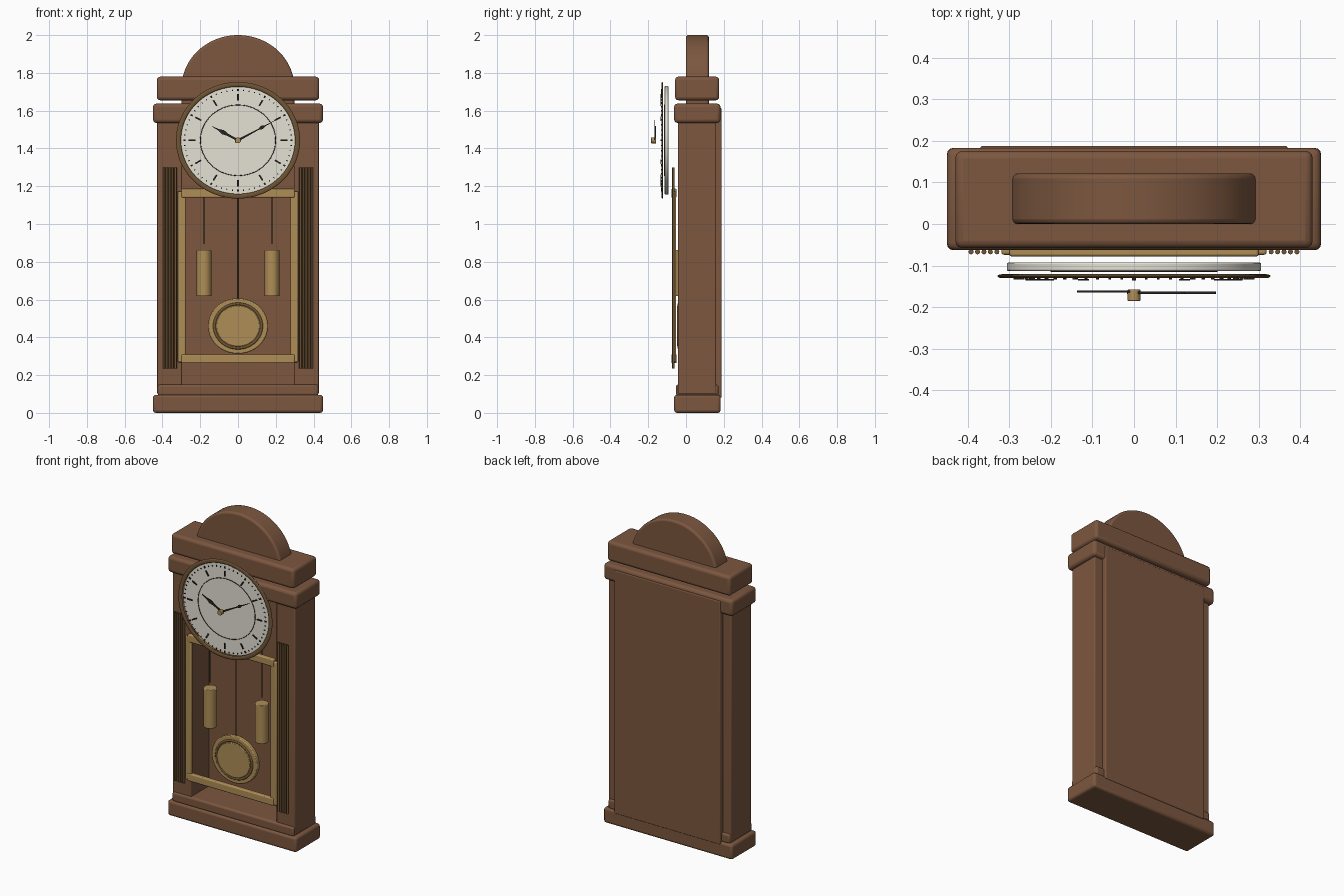
import bpy, bmesh, math
from mathutils import Matrix, Vector

if "Cube" in bpy.data.objects:
    bpy.data.objects.remove(bpy.data.objects["Cube"])


def material(name, rgb):
    m = bpy.data.materials.new(name)
    m.diffuse_color = (*rgb, 1)
    m.use_nodes = True
    m.node_tree.nodes["Principled BSDF"].inputs["Base Color"].default_value = m.diffuse_color
    return m


WOOD = material("wood", (0.20, 0.095, 0.05))
BRASS = material("brass", (0.43, 0.27, 0.095))
DARK_BRASS = material("dark_brass", (0.16, 0.09, 0.035))
CREAM = material("cream", (0.78, 0.75, 0.66))
BLACK = material("black", (0.02, 0.018, 0.016))

DIAL_Z = 1.443
STRETCH = 1.065   # round parts are slightly wider than tall


def finish(bm, name, mat, bevel=0, segs=3):
    bmesh.ops.recalc_face_normals(bm, faces=bm.faces[:])
    me = bpy.data.meshes.new(name)
    bm.to_mesh(me)
    bm.free()
    me.materials.append(mat)
    ob = bpy.data.objects.new(name, me)
    bpy.context.collection.objects.link(ob)
    if bevel:
        b = ob.modifiers.new("bevel", 'BEVEL')
        b.width, b.segments = bevel, segs
        b.limit_method, b.angle_limit = 'ANGLE', math.radians(40)
    bpy.ops.object.select_all(action='DESELECT')
    ob.select_set(True)
    bpy.context.view_layer.objects.active = ob
    bpy.ops.object.shade_smooth_by_angle(angle=math.radians(35))
    return ob


def box(name, x, y, z, mat=WOOD, bevel=0.012):
    bm = bmesh.new()
    size = Vector((x[1] - x[0], y[1] - y[0], z[1] - z[0]))
    mid = Vector((x[0] + x[1], y[0] + y[1], z[0] + z[1])) / 2
    bmesh.ops.create_cube(bm, size=1, matrix=Matrix.Translation(mid) @ Matrix.Diagonal((*size, 1)))
    return finish(bm, name, mat, bevel)


def rod(name, x, y, z, r, mat, segs=16, bevel=0):
    bm = bmesh.new()
    bmesh.ops.create_cone(bm, cap_ends=True, segments=segs, radius1=r, radius2=r, depth=z[1] - z[0],
                          matrix=Matrix.Translation((x, y, (z[0] + z[1]) / 2)))
    return finish(bm, name, mat, bevel)


def disc(name, z, y, r, mat, stretch=STRETCH, bevel=0.003, segs=96):
    bm = bmesh.new()
    m = (Matrix.Translation((0, (y[0] + y[1]) / 2, z)) @ Matrix.Diagonal((stretch, 1, 1, 1))
         @ Matrix.Rotation(math.pi / 2, 4, 'X'))
    bmesh.ops.create_cone(bm, cap_ends=True, segments=segs, radius1=r, radius2=r, depth=y[1] - y[0], matrix=m)
    return finish(bm, name, mat, bevel, 2)


def ring(name, z, y, r, width, depth, mat):
    # elliptical ring facing the front: radial half width and half depth in y
    bm = bmesh.new()
    n, k = 96, 12
    rows = []
    for i in range(n):
        a = math.tau * i / n
        row = []
        for j in range(k):
            b = math.tau * j / k
            rr = r + width * math.cos(b)
            row.append(bm.verts.new((rr * STRETCH * math.cos(a), y + depth * math.sin(b), z + rr * math.sin(a))))
        rows.append(row)
    for i in range(n):
        p, q = rows[i], rows[(i + 1) % n]
        for j in range(k):
            bm.faces.new((p[j], p[(j + 1) % k], q[(j + 1) % k], q[j]))
    return finish(bm, name, mat)


def extrude_xz(name, pts, y, mat, bevel=0):
    bm = bmesh.new()
    f = bm.faces.new([bm.verts.new((px, y[0], pz)) for px, pz in pts])
    ext = bmesh.ops.extrude_face_region(bm, geom=[f])
    bmesh.ops.translate(bm, vec=(0, y[1] - y[0], 0),
                        verts=[v for v in ext['geom'] if isinstance(v, bmesh.types.BMVert)])
    return finish(bm, name, mat, bevel)


# case
box("base", (-.45, .45), (-.063, .183), (0, .096), bevel=.015)
box("base_moulding", (-.425, .425), (-.053, .172), (.09, .15))
for s, side in ((-1, "left"), (1, "right")):
    box("side_pillar_" + side, sorted((s * .297, s * .428)), (-.042, .16), (.1, 1.56), bevel=.006)
box("back_panel", (-.37, .37), (.135, .188), (.08, 1.615), bevel=.006)
box("lower_cornice", (-.45, .45), (-.063, .183), (1.535, 1.637), bevel=.018)
box("upper_cornice", (-.43, .43), (-.058, .176), (1.655, 1.78), bevel=.018)

# arched crest, its straight lower end forms the neck between the cornices
arch = [(.299 * math.cos(math.pi * i / 48), 1.72 + .28 * math.sin(math.pi * i / 48)) for i in range(49)]
extrude_xz("crest", arch + [(-.299, 1.6), (.299, 1.6)], (0, .121), WOOD, .012)

# brass door frame
for s, side in ((-1, "left"), (1, "right")):
    box("door_stile_" + side, sorted((s * .277, s * .319)), (-.074, -.052), (.268, 1.172), BRASS, .006)
box("door_rail_top", (-.3, .3), (-.078, -.05), (1.14, 1.187), BRASS, .006)
box("door_rail_bottom", (-.3, .3), (-.078, -.05), (.263, .31), BRASS, .006)

# reeded trim on both pillars
for s, side in ((-1, "left"), (1, "right")):
    for i in range(5):
        rod(f"reed_{side}_{i + 1}", s * (.33 + .0155 * i), -.067, (.235, 1.3), .006, DARK_BRASS, 12)

# weights and pendulum
for s, side in ((-1, "left"), (1, "right")):
    rod("weight_" + side, s * .18, -.02, (.618, .862), .039, BRASS, 40, .004)
    rod("weight_cord_" + side, s * .18, -.02, (.895, 1.3), .003, BLACK, 8)
rod("pendulum_rod", 0, -.02, (.58, 1.32), .004, DARK_BRASS, 12)
disc("pendulum_bob", .46, (-.038, -.008), .147, BRASS, 1.08, .005)
ring("pendulum_bob_groove", .46, -.038, .117, .007, .006, DARK_BRASS)
disc("pendulum_bob_face", .46, (-.047, -.03), .108, BRASS, 1.065)

# dial
disc("dial", DIAL_Z, (-.113, -.093), .287, CREAM)
ring("dial_bezel", DIAL_Z, -.1255, .296, .0125, .005, DARK_BRASS)
ring("dial_inner_ring", DIAL_Z, -.114, .187, .0018, .002, BLACK)


def marks(name, count, r0, r1, width_of, y, skip=0):
    bm = bmesh.new()
    for i in range(count):
        if skip and i % skip == 0:
            continue
        m = (Matrix.Translation((0, y, DIAL_Z)) @ Matrix.Diagonal((STRETCH, 1, 1, 1))
             @ Matrix.Rotation(math.tau * i / count, 4, 'Y') @ Matrix.Translation((0, 0, (r0 + r1) / 2))
             @ Matrix.Diagonal((width_of, .004, r1 - r0, 1)))
        bmesh.ops.create_cube(bm, size=1, matrix=m)
    return finish(bm, name, BLACK)


marks("minute_marks", 60, .262, .270, .004, -.131, 5)
marks("five_minute_marks", 12, .260, .272, .008, -.131)
marks("hour_marks", 12, .211, .245, .008, -.134)


# hands
def hand(name, tip, widths, y):
    # widths: (fraction along the hand, half width)
    d = Vector((tip[0], tip[1] - DIAL_Z))
    n = Vector((-d.y, d.x)).normalized()
    c = Vector((0, DIAL_Z))
    pts = [c + d * t + n * w for t, w in widths] + [c + d * t - n * w for t, w in reversed(widths)]
    return extrude_xz(name, [tuple(p) for p in pts], y, BLACK)


hand("hour_hand", (-.137, 1.517),
     [(-.08, .003), (0, .007), (.2, .005), (.4, .006), (.58, .012), (.75, .004), (1, .001)], (-.165, -.16))
hand("minute_hand", (.197, 1.549),
     [(-.08, .003), (0, .006), (.56, .003), (.64, .010), (.72, .003), (1, .001)], (-.168, -.163))
disc("hand_hub", DIAL_Z, (-.185, -.158), .0155, BRASS, 1, .002, 32)
